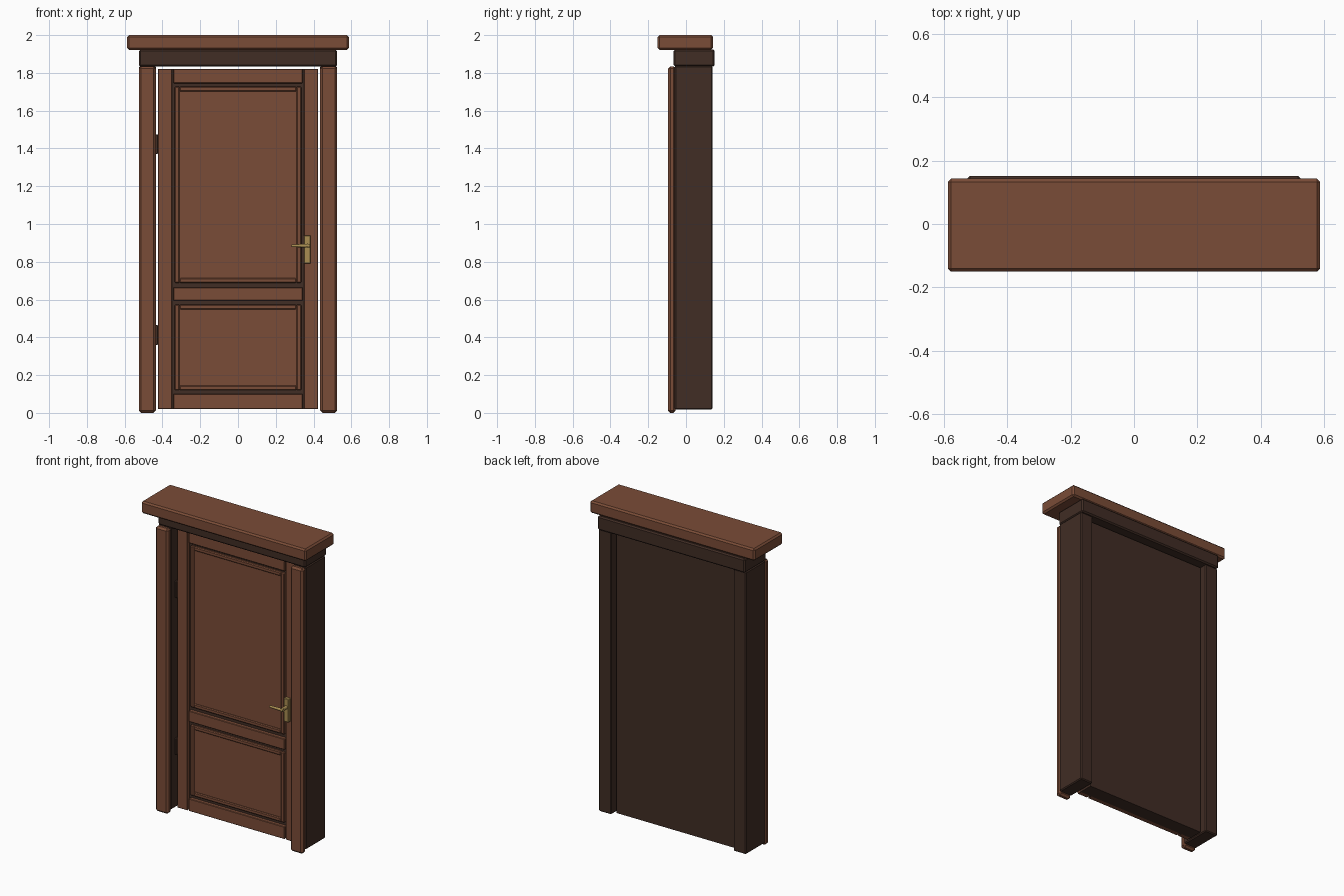
import bpy, bmesh, math
from mathutils import Vector

if "Cube" in bpy.data.objects:
    bpy.data.objects.remove(bpy.data.objects["Cube"])


def mat(name, rgb):
    m = bpy.data.materials.new(name)
    m.diffuse_color = (*rgb, 1)
    m.use_nodes = True
    m.node_tree.nodes["Principled BSDF"].inputs["Base Color"].default_value = m.diffuse_color
    return m


BROWN = mat("warm brown wood", (0.195, 0.072, 0.038))
DARK = mat("dark brown wood", (0.052, 0.026, 0.018))
BRASS = mat("brass", (0.40, 0.27, 0.085))


def finish(name, bm, material):
    me = bpy.data.meshes.new(name)
    bm.to_mesh(me)
    bm.free()
    me.materials.append(material)
    ob = bpy.data.objects.new(name, me)
    bpy.context.collection.objects.link(ob)
    return ob


def box(name, x, y, z, material, bevel=0.0):
    """Chamfered box from (min, max) ranges."""
    bm = bmesh.new()
    bmesh.ops.create_cube(bm, size=1)
    for v in bm.verts:
        for i, r in enumerate((x, y, z)):
            v.co[i] = r[0] if v.co[i] < 0 else r[1]
    if bevel:
        bmesh.ops.bevel(bm, geom=bm.edges[:], offset=bevel, segments=1,
                        profile=0.5, affect='EDGES')
    return finish(name, bm, material)


def rod(name, a, b, r1, r2, material):
    """Round bar between two points."""
    a, b = Vector(a), Vector(b)
    bm = bmesh.new()
    bmesh.ops.create_cone(bm, cap_ends=True, segments=16, radius1=r1,
                          radius2=r2, depth=(b - a).length)
    rot = (b - a).to_track_quat('Z', 'Y')
    for v in bm.verts:
        v.co = rot @ v.co + (a + b) / 2
    for f in bm.faces:
        f.smooth = len(f.verts) == 4
    return finish(name, bm, material)


# top of the surround
box("cornice", (-0.587, 0.587), (-0.15, 0.143), (1.922, 2.0), BROWN, 0.01)
box("header", (-0.525, 0.525), (-0.065, 0.152), (1.833, 1.923), DARK, 0.008)

# side jambs and front casings
for side, s in (("left", -1), ("right", 1)):
    xs = sorted((s * 0.435, s * 0.525))
    box(side + "_jamb", xs, (-0.06, 0.14), (0.018, 1.836), DARK, 0.006)
    box(side + "_casing", xs, (-0.095, -0.055), (0.0, 1.835), BROWN, 0.012)

# door leaf: dark core with applied stiles and rails
FRONT, CORE = -0.015, 0.008
box("door_core", (-0.423, 0.423), (CORE, 0.105), (0.02, 1.82), DARK)
for side, s in (("left", -1), ("right", 1)):
    box(side + "_stile", sorted((s * 0.35, s * 0.423)), (FRONT, CORE + 0.01),
        (0.02, 1.82), BROWN, 0.003)
for name, z in (("bottom", (0.02, 0.1)), ("middle", (0.595, 0.665)),
                ("top", (1.745, 1.82))):
    box(name + "_rail", (-0.342, 0.342), (FRONT, CORE + 0.01), z, BROWN, 0.003)

# panels with moulding frames
for name, z0, z1 in (("lower", 0.12, 0.573), ("upper", 0.688, 1.727)):
    w, t = 0.335, 0.026
    box(name + "_panel", (-w + 0.01, w - 0.01), (0.001, CORE + 0.005),
        (z0 + 0.01, z1 - 0.01), BROWN)
    ym = (-0.008, CORE + 0.005)
    for s in (-1, 1):
        box(name + "_side_moulding", sorted((s * (w - t), s * w)), ym,
            (z0, z1), BROWN, 0.005)
    for za in (z0, z1 - t):
        box(name + "_cross_moulding", (-w + t, w - t), ym,
            (za, za + t), BROWN, 0.005)

# hinges bridging the left gap
for z in (0.36, 1.37):
    box("hinge", (-0.443, -0.424), (-0.02, 0.01), (z, z + 0.105), DARK, 0.003)

# lever handle
box("handle_plate", (0.35, 0.385), (-0.036, FRONT + 0.003), (0.79, 0.94), BRASS, 0.003)
rod("handle_neck", (0.368, -0.03, 0.885), (0.368, -0.085, 0.885), 0.011, 0.011, BRASS)
rod("handle_lever", (0.38, -0.08, 0.885), (0.283, -0.08, 0.885), 0.01, 0.007, BRASS)
